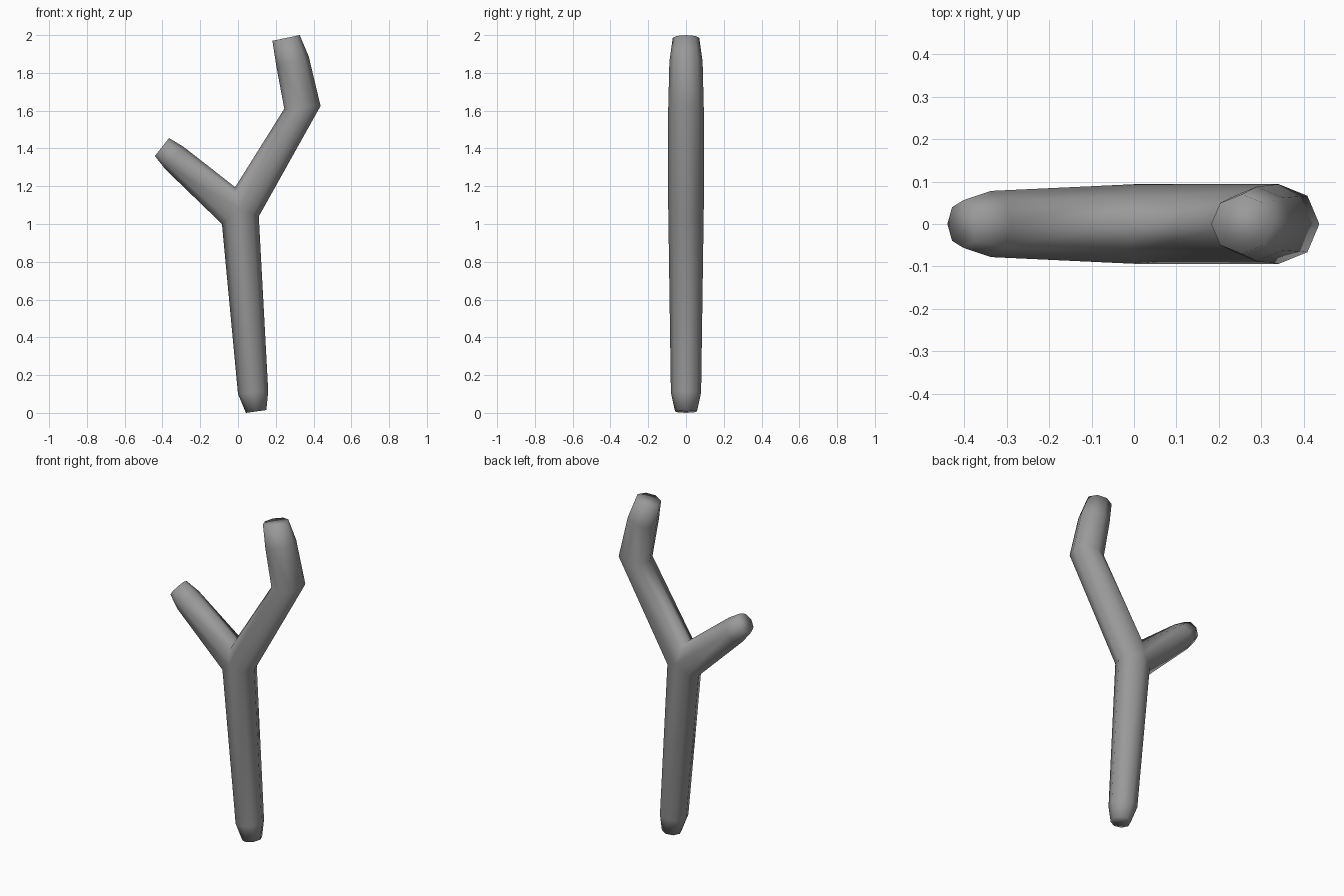
import bpy, bmesh
from math import sin, cos, pi
from mathutils import Vector

if "Cube" in bpy.data.objects:
    bpy.data.objects.remove(bpy.data.objects["Cube"])

bm = bmesh.new()


def arc(centre, side, depth):
    """Three points curving from the front pole over one side to the back pole."""
    out = side - centre
    return [bm.verts.new(centre + out * sin(a) + Vector((0, -depth * cos(a), 0)))
            for a in (pi / 4, pi / 2, 3 * pi / 4)]


def poles(centre, depth):
    return [bm.verts.new(centre + Vector((0, s * depth, 0))) for s in (-1, 1)]


def loop(front, back, arc_a, arc_b):
    return [front, *arc_a, back, *reversed(arc_b)]


def ring(a, b, depth):
    a, b = Vector((a[0], 0, a[1])), Vector((b[0], 0, b[1]))
    mid = (a + b) / 2
    return loop(*poles(mid, depth), arc(mid, a, depth), arc(mid, b, depth))


def tube(rings):
    """Bridge the rings and close the far end."""
    for lower, upper in zip(rings, rings[1:]):
        for i in range(8):
            j = (i + 1) % 8
            bm.faces.new((lower[i], lower[j], upper[j], upper[i]))
    bm.faces.new(rings[-1])


# Fork: three half rings sharing a front and a back pole
fork = Vector((0.005, 0, 1.08))
front, back = poles(fork, 0.094)
left_arc, right_arc, crotch_arc = [
    arc(fork, Vector((x, 0, z)), 0.094)
    for x, z in ((-0.085, 1.0), (0.11, 1.04), (-0.015, 1.195))]

# Trunk, tapering at the foot
tube([loop(front, back, left_arc, right_arc),
      ring((0.0, 0.1), (0.16, 0.115), 0.08),
      ring((0.042, 0.0), (0.15, 0.015), 0.058)])

# Long limb, bending upward
tube([loop(front, back, crotch_arc, right_arc),
      ring((0.245, 1.61), (0.437, 1.625), 0.094),
      ring((0.203, 1.835), (0.375, 1.885), 0.088),
      ring((0.182, 1.97), (0.327, 2.0), 0.07)])

# Short branch
tube([loop(front, back, left_arc, crotch_arc),
      ring((-0.385, 1.29), (-0.29, 1.41), 0.078),
      ring((-0.44, 1.36), (-0.365, 1.455), 0.056)])

bmesh.ops.recalc_face_normals(bm, faces=bm.faces)
for face in bm.faces:
    face.smooth = True

mesh = bpy.data.meshes.new("forked_stick")
bm.to_mesh(mesh)
bm.free()
stick = bpy.data.objects.new("forked_stick", mesh)
bpy.context.collection.objects.link(stick)

# Plain grey surface
grey = bpy.data.materials.new("mid_grey")
grey.use_nodes = True
colour = (0.32, 0.32, 0.32, 1)
grey.diffuse_color = colour
grey.node_tree.nodes["Principled BSDF"].inputs["Base Color"].default_value = colour
mesh.materials.append(grey)
